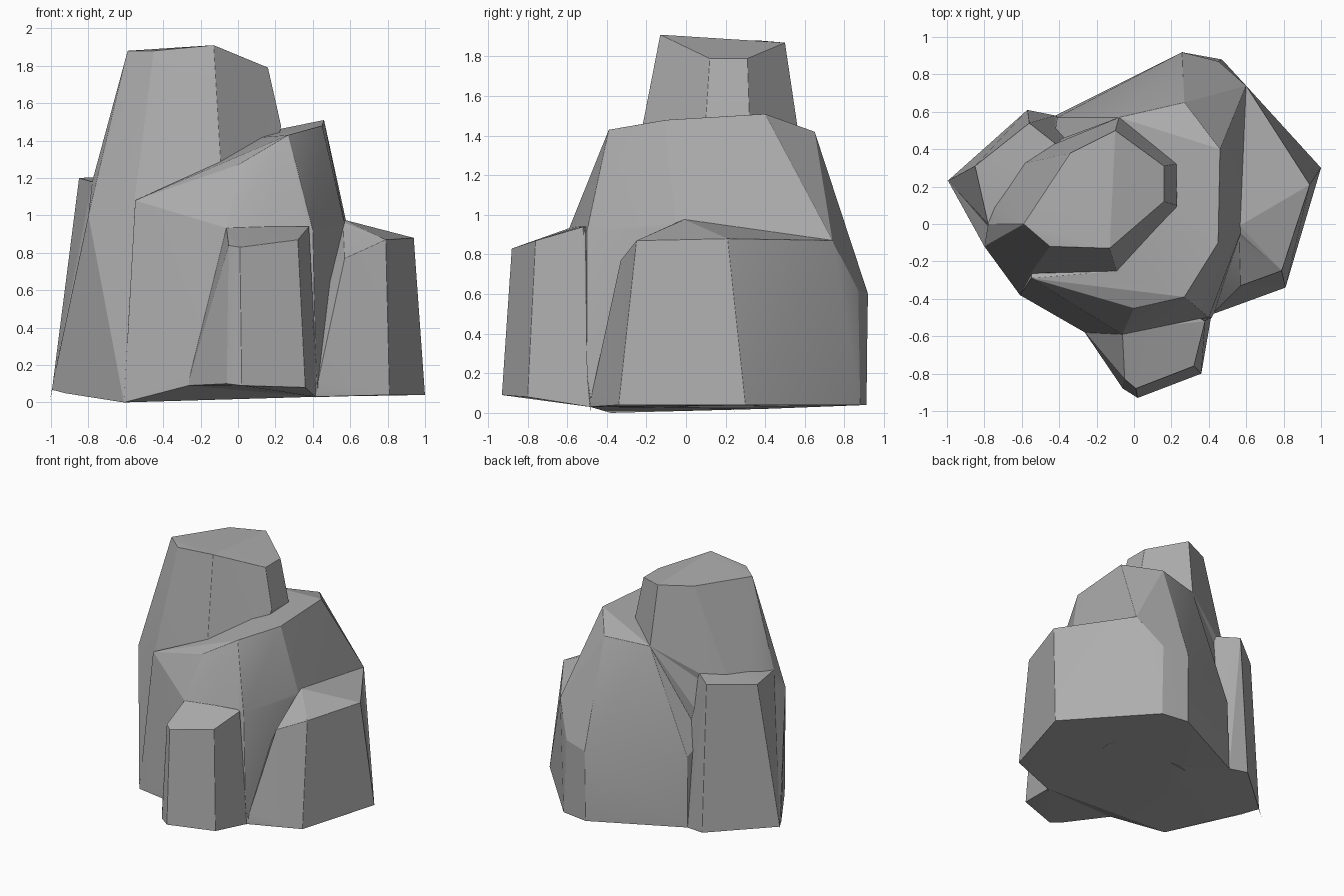
import bpy
import bmesh
from math import radians

cube = bpy.data.objects.get("Cube")
if cube:
    bpy.data.objects.remove(cube)

stone = bpy.data.materials.new("grey stone")
stone.use_nodes = True
colour = (0.42, 0.42, 0.42, 1)
stone.diffuse_color = colour
stone.node_tree.nodes["Principled BSDF"].inputs["Base Color"].default_value = colour


def chunk(name, corners):
    """Faceted boulder: the convex hull of a few corners."""
    mesh = bpy.data.meshes.new(name)
    bm = bmesh.new()
    for co in corners:
        bm.verts.new(co)
    hull = bmesh.ops.convex_hull(bm, input=bm.verts)
    loose = [v for v in set(hull["geom_interior"] + hull["geom_unused"])
             if isinstance(v, bmesh.types.BMVert)]
    bmesh.ops.delete(bm, geom=loose, context='VERTS')
    bmesh.ops.dissolve_limit(bm, angle_limit=radians(4), verts=bm.verts, edges=bm.edges)
    bmesh.ops.recalc_face_normals(bm, faces=bm.faces)
    bm.to_mesh(mesh)
    bm.free()
    mesh.materials.append(stone)
    obj = bpy.data.objects.new(name, mesh)
    bpy.context.collection.objects.link(obj)
    return obj


# Tall peak, running down the front right flank
peak = chunk("rock", [
    (-.59, 0, 1.88), (-.45, -.12, 1.88), (-.13, -.13, 1.91), (.16, .12, 1.79),
    (.16, .31, 1.79), (-.1, .5, 1.87), (-.34, .38, 1.88),
    (-.8, -.12, 1), (-.55, -.26, 1.1), (-.1, -.24, 1.38), (.23, .1, 1.48),
    (.23, .32, 1.48), (-.08, .57, 1.4), (-.5, .4, 1),
    (-.61, -.38, 0), (-1, .23, .06), (0, .4, .02), (0, -.4, .04)])

# Sloping shoulder
shoulder = chunk("shoulder", [
    (-.55, -.29, 1.08), (0, -.45, 1.27), (.27, -.39, 1.43), (.45, -.1, 1.48),
    (.46, .4, 1.51), (.27, .65, 1.42), (-.08, .57, 1.4),
    (-.06, -.59, .94), (.4, -.5, .92), (.57, -.05, .96), (.6, .74, .87),
    (.26, .92, .6), (-.41, .57, .6), (.42, -.5, .03), (-.27, -.58, .09),
    (.26, .92, .04), (-.42, .58, .04), (-.61, -.38, 0), (.5, .3, .03)])

# Broad ledge on the left
left_ledge = chunk("left_ledge", [
    (.94, .21, .88), (.79, -.25, .87), (.57, -.33, .77), (.56, 0, .98),
    (.6, .75, .87), (.25, .92, .6), (.45, .87, .62),
    (1, .3, .04), (.81, -.34, .04), (.41, -.49, .03), (.25, .93, .04),
    (.47, .88, .04), (.1, 0, .02)])

# Low block in front
front_block = chunk("front_block", [
    (-.05, -.83, .84), (.01, -.88, .83), (.32, -.76, .87), (.38, -.52, .94),
    (-.08, -.57, .94), (0, -.3, .94), (.02, -.93, .09), (-.06, -.88, .1),
    (.36, -.8, .08), (.43, -.5, .04), (-.27, -.57, .09), (0, -.2, .05)])

# Ledge at the back right
back_ledge = chunk("back_ledge", [
    (-.85, .31, 1.2), (-.78, 0, 1.18), (-.56, .54, 1.21), (-.42, .43, 1.22),
    (-.4, 0, 1.22), (-1, .24, .06), (-.8, -.1, .03), (-.57, .61, .05),
    (-.42, .58, .04), (0, .3, .02)])

# Fuse the chunks into one rock
bpy.context.view_layer.objects.active = peak
peak.select_set(True)
for part in (shoulder, left_ledge, front_block, back_ledge):
    fuse = peak.modifiers.new("fuse", 'BOOLEAN')
    fuse.operation = 'UNION'
    fuse.solver = 'EXACT'
    fuse.object = part
    bpy.ops.object.modifier_apply(modifier=fuse.name)
    bpy.data.objects.remove(part)

# Clean tiny slivers, then wear down the edges
bm = bmesh.new()
bm.from_mesh(peak.data)
bmesh.ops.remove_doubles(bm, verts=bm.verts, dist=.03)
bmesh.ops.dissolve_limit(bm, angle_limit=radians(5), verts=bm.verts, edges=bm.edges)
bmesh.ops.triangulate(bm, faces=[f for f in bm.faces if len(f.verts) > 4])
bm.to_mesh(peak.data)
bm.free()

worn = peak.modifiers.new("worn edges", 'BEVEL')
worn.width = .028
worn.segments = 2
worn.limit_method = 'ANGLE'
worn.angle_limit = radians(16)
bpy.ops.object.modifier_apply(modifier=worn.name)
bpy.ops.object.shade_smooth_by_angle(angle=radians(35))
weighted = peak.modifiers.new("weighted normals", 'WEIGHTED_NORMAL')
weighted.keep_sharp = True
